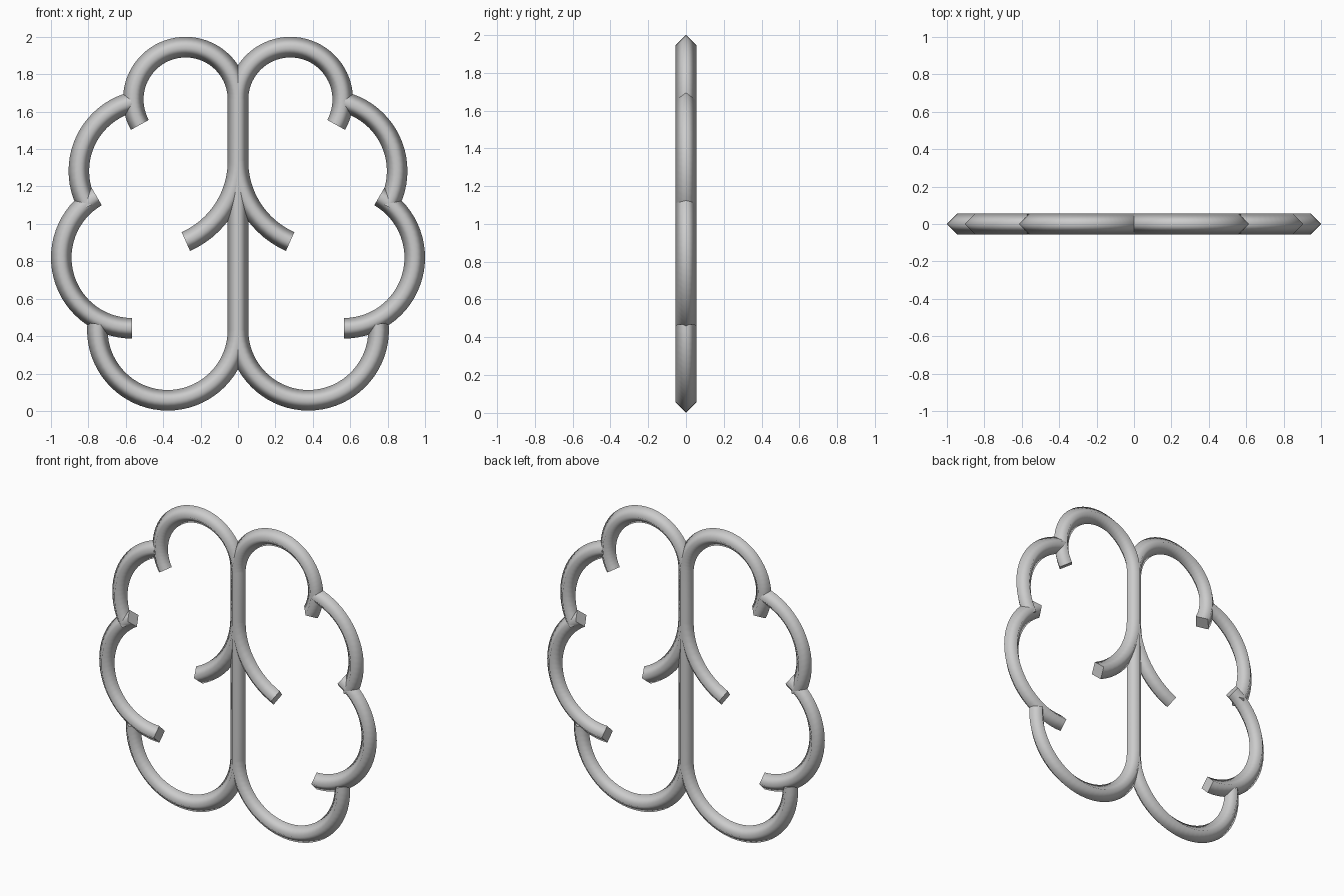
import bpy, bmesh, math
from mathutils import Vector

if "Cube" in bpy.data.objects:
    bpy.data.objects.remove(bpy.data.objects["Cube"])

R = 0.055  # half width of the diamond-section tube

grey = bpy.data.materials.new("light grey")
grey.diffuse_color = (0.6, 0.6, 0.6, 1)
grey.use_nodes = True
grey.node_tree.nodes["Principled BSDF"].inputs["Base Color"].default_value = grey.diffuse_color


def arc(cx, cz, r, a0, a1):
    """Points and outward directions along an arc in the XZ plane."""
    n = max(4, round(abs(a1 - a0) / 5))
    out = []
    for i in range(n + 1):
        a = math.radians(a0 + (a1 - a0) * i / n)
        d = Vector((math.cos(a), 0, math.sin(a)))
        out.append((Vector((cx, 0, cz)) + d * r, d))
    return out


def tube(name, path):
    """Sweep a diamond section along the path, cap it and mirror it in x."""
    bm = bmesh.new()
    y = Vector((0, R, 0))
    rings = [[bm.verts.new(p + o) for o in (d * R, y, -d * R, -y)] for p, d in path]
    for a, b in zip(rings, rings[1:]):
        for i in range(4):
            j = (i + 1) % 4
            bm.faces.new((a[i], a[j], b[j], b[i])).smooth = True
    for ring in (rings[0], rings[-1]):
        cap = bm.faces.new(ring)
        for e in cap.edges:
            e.smooth = False
    bmesh.ops.recalc_face_normals(bm, faces=bm.faces)
    me = bpy.data.meshes.new(name)
    bm.to_mesh(me)
    bm.free()
    me.materials.append(grey)
    ob = bpy.data.objects.new(name, me)
    bpy.context.collection.objects.link(ob)
    mirror = ob.modifiers.new("mirror", "MIRROR")
    mirror.use_mirror_merge = False
    return ob


# Top lobe runs down the centre stem and curls out into the inner arm
inner_arm = [(p, -d) for p, d in arc(-0.47, 1.335, 0.47, 0, -66)]
top_lobe = arc(-0.28, 1.665, 0.28, 209, 0)
tube("top_lobe_and_arm", top_lobe + [(p, -d) for p, d in inner_arm])

# Upper and middle side lobes
tube("upper_side_lobe", arc(-0.471, 1.283, 0.38, 105, 210))
tube("middle_side_lobe", arc(-0.567, 0.82, 0.378, 120, 270))

# Bottom lobe rises into the lower centre stem
stem_top = [(Vector((0, 0, 1.27)), Vector((1, 0, 0)))]
tube("bottom_lobe_and_stem", arc(-0.376, 0.433, 0.376, 175, 360) + stem_top)
